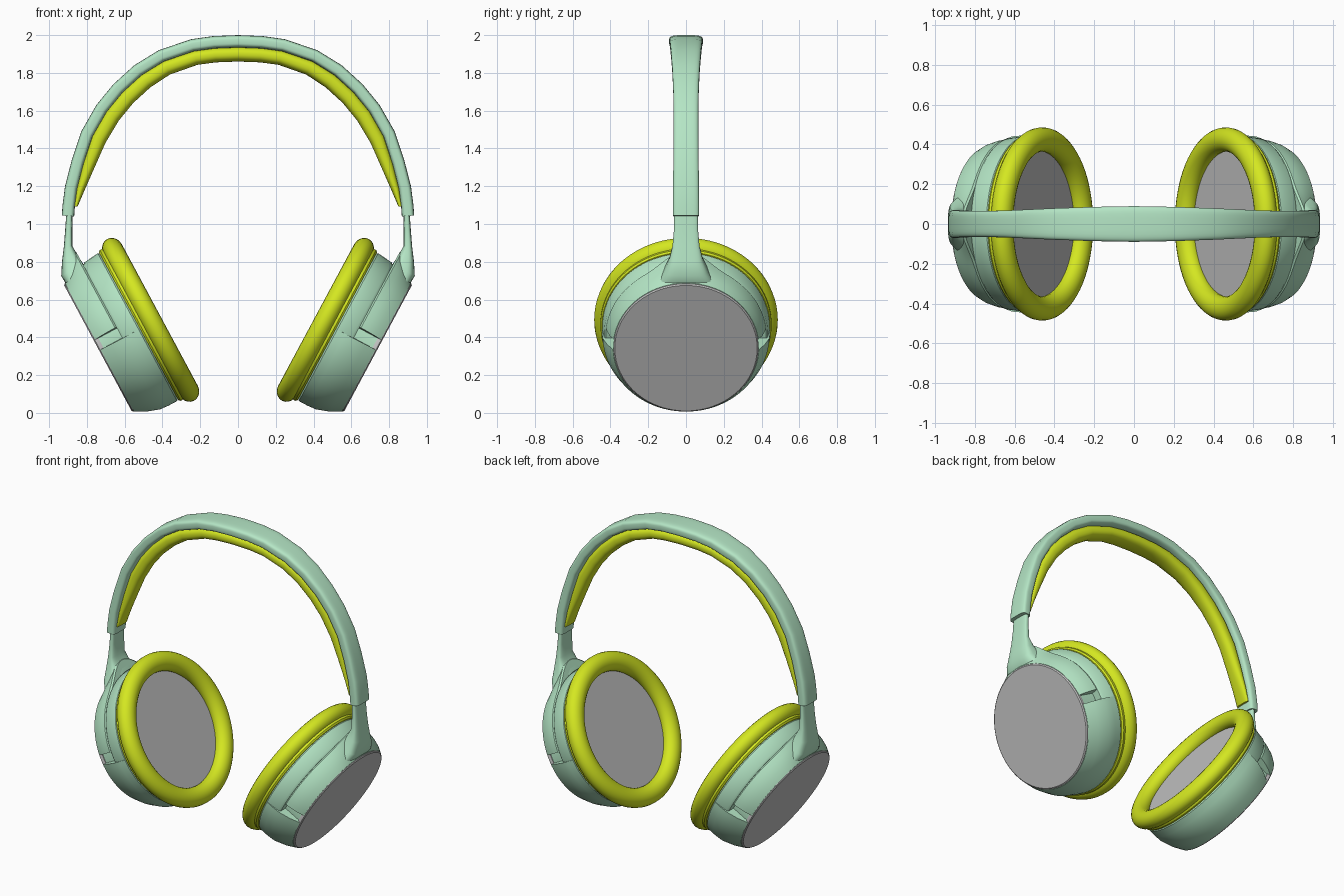
import bpy, bmesh, math
from mathutils import Vector

if "Cube" in bpy.data.objects:
    bpy.data.objects.remove(bpy.data.objects["Cube"])

# Ear-cup frame: pad centre, outward axis, tilted "up" axis, depth axis
P = Vector((0.4625, 0, 0.4925))
N = Vector((0.881, 0, -0.473))
U = Vector((0.473, 0, 0.881))
Y = Vector((0, 1, 0))


def material(name, rgb):
    m = bpy.data.materials.new(name)
    m.diffuse_color = (*rgb, 1)
    m.use_nodes = True
    m.node_tree.nodes["Principled BSDF"].inputs["Base Color"].default_value = m.diffuse_color
    return m


GREEN = material("mint green", (0.46, 0.79, 0.56))
LIME = material("lime yellow", (0.66, 0.80, 0.015))
GREY = material("mid grey", (0.55, 0.55, 0.55))


def finish(name, bm, mat, angle=35):
    """Clean the mesh, smooth it and mirror it to the other side."""
    bmesh.ops.remove_doubles(bm, verts=bm.verts, dist=1e-5)
    bmesh.ops.recalc_face_normals(bm, faces=bm.faces)
    for f in bm.faces:
        f.smooth = True
    me = bpy.data.meshes.new(name)
    bm.to_mesh(me)
    bm.free()
    me.set_sharp_from_angle(angle=math.radians(angle))
    me.materials.append(mat)
    ob = bpy.data.objects.new(name, me)
    bpy.context.collection.objects.link(ob)
    mod = ob.modifiers.new("mirror", 'MIRROR')
    mod.use_clip = True
    return ob


def skin(bm, rings, wrap_u, wrap_v):
    """Quads between successive rings of vertices."""
    n, m = len(rings), len(rings[0])
    for i in range(n if wrap_u else n - 1):
        a, b = rings[i], rings[(i + 1) % n]
        for j in range(m if wrap_v else m - 1):
            k = (j + 1) % m
            bm.faces.new((a[j], a[k], b[k], b[j]))


def lathe(name, profile, mat, start=0, end=360, steps=96, closed=True, flare=None):
    """Turn (n, r) points about the cup axis; angle 0 is the top of the cup."""
    bm = bmesh.new()
    full = end - start >= 360
    rings = []
    for i in range(steps if full else steps + 1):
        a = start + (end - start) * i / steps
        t = math.radians(a)
        d = U * math.cos(t) + Y * math.sin(t)
        rings.append([bm.verts.new(P + N * n + d * (r + (flare(a, n, r) if flare else 0)))
                      for n, r in profile])
    skin(bm, rings, full, closed)
    if not full:
        bm.faces.new(rings[0])
        bm.faces.new(rings[-1])
    return finish(name, bm, mat)


def loft(name, stations, mat, power, cap_first, count=28):
    """Superellipse sections between inner and outer (x, z) points."""
    bm = bmesh.new()
    rings = []
    for inner, outer, half in stations:
        a, b = Vector((inner[0], 0, inner[1])), Vector((outer[0], 0, outer[1]))
        ring = []
        for j in range(count):
            t = 2 * math.pi * (j + 0.5) / count
            c, s = math.cos(t), math.sin(t)
            sx = math.copysign(abs(c) ** (2 / power), c)
            sy = math.copysign(abs(s) ** (2 / power), s)
            ring.append(bm.verts.new((a + b) / 2 + (b - a) / 2 * sx + Y * half * sy))
        rings.append(ring)
    skin(bm, rings, False, True)
    if cap_first:
        bm.faces.new(rings[0])
    bm.faces.new(rings[-1])
    return finish(name, bm, mat)


# Ear cushion: soft ring plus rear collar and inner grille
tube = [(0.055 * math.cos(a), 0.425 + 0.061 * math.sin(a))
        for a in (2 * math.pi * i / 20 for i in range(20))]
lathe("ear_cushion", tube, LIME)
lathe("cushion_collar", [(0.03, 0.38), (0.03, 0.448), (0.045, 0.453),
                         (0.062, 0.453), (0.072, 0.445), (0.072, 0.38)], LIME)
lathe("speaker_cover", [(0.015, 0), (0.015, 0.41), (0.03, 0.41), (0.03, 0)],
      GREY, closed=False)

# Cup body: front ring, hidden core and full-depth lower shell
lathe("cup_ring", [(0.07, 0.36), (0.07, 0.435), (0.08, 0.443), (0.165, 0.434),
                   (0.178, 0.424), (0.178, 0.36)], GREEN)
lathe("cup_core", [(0.07, 0), (0.07, 0.375), (0.30, 0.375), (0.30, 0)],
      GREEN, closed=False)
lathe("cup_lower_shell", [(0.072, 0.35), (0.072, 0.436), (0.08, 0.445), (0.13, 0.445),
                          (0.18, 0.441), (0.25, 0.417), (0.308, 0.386),
                          (0.308, 0.35)], GREEN, 92, 268, 64)


# Yoke wrapping the upper half of the cup, flaring up into the stem
def yoke_flare(a, n, r):
    if r < 0.36:
        return 0
    return 0.085 * math.exp(-(a / 17) ** 2) * min(1, max(0, (0.308 - n) / 0.12))


lathe("yoke_arc", [(0.177, 0.35), (0.177, 0.418), (0.186, 0.427), (0.22, 0.422),
                   (0.27, 0.407), (0.308, 0.386), (0.308, 0.35)],
      GREEN, -83, 83, 64, flare=yoke_flare)
loft("yoke_stem", [((0.877, 1.07), (0.908, 1.07), 0.062),
                   ((0.877, 0.97), (0.915, 0.97), 0.064),
                   ((0.877, 0.885), (0.922, 0.88), 0.072),
                   ((0.850, 0.835), (0.932, 0.80), 0.088),
                   ((0.820, 0.79), (0.936, 0.725), 0.115),
                   ((0.795, 0.735), (0.914, 0.688), 0.14)], GREEN, 3.5, True)

# Outer cap plate
lathe("outer_plate", [(0.29, 0), (0.29, 0.380), (0.302, 0.384), (0.311, 0.384),
                      (0.317, 0.377), (0.317, 0)], GREY, closed=False)

# Headband: outer outline (x, z), half width, cushion thickness
band = [(0, 2.0, .09, .072), (.13, 1.995, .088, .072), (.25, 1.978, .085, .072),
        (.42, 1.92, .079, .074), (.55, 1.84, .073, .077), (.66, 1.74, .068, .077),
        (.75, 1.63, .066, .077), (.83, 1.49, .066, .074), (.88, 1.34, .067, .06),
        (.916, 1.2, .069, .038), (.929, 1.1, .07, .012), (.933, 1.045, .07, 0)]
arch, pad = [], []
for i, (x, z, half, thick) in enumerate(band):
    x0, z0 = band[i - 1][:2] if i else (-band[1][0], band[1][1])
    x1, z1 = band[min(i + 1, len(band) - 1)][:2]
    d = Vector((x1 - x0, z1 - z0)).normalized()
    nrm = Vector((-d.y, d.x))
    o = Vector((x, z))
    arch.append((o - nrm * 0.066, o, half))
    if thick:
        pad.append((o - nrm * (0.068 + thick), o - nrm * 0.060, half * 0.74))
loft("headband", arch, GREEN, 4, False)
loft("headband_cushion", pad, LIME, 2.4, False)
